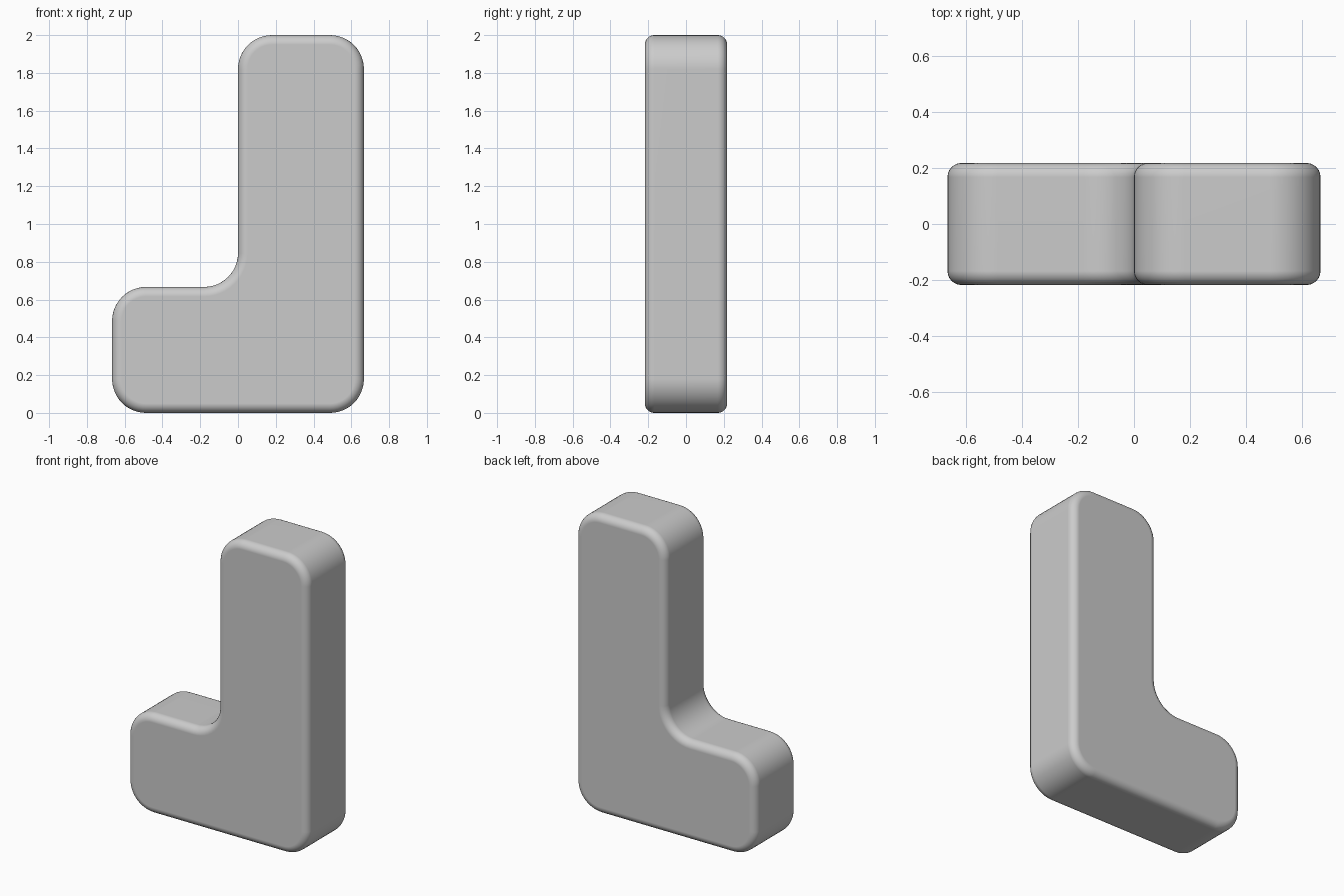
import bpy, bmesh, math
from mathutils import Vector

if "Cube" in bpy.data.objects:
    bpy.data.objects.remove(bpy.data.objects["Cube"])

HALF_DEPTH = 0.218
RADIUS = 0.18
EDGE = 0.05
STEPS = 12

# L-shaped outline in x, z (counter-clockwise seen from the front)
W = 2 / 3
corners = [Vector(p) for p in
           [(-W, 0), (W, 0), (W, 2), (0, 2), (0, W), (-W, W)]]


def rounded(points, r, steps):
    """Replace every right-angled corner with a circular arc."""
    out = []
    for i, p in enumerate(points):
        a = (points[i - 1] - p).normalized()
        b = (points[(i + 1) % len(points)] - p).normalized()
        centre = p + (a + b) * r
        for k in range(steps + 1):
            t = math.pi / 2 * k / steps
            out.append(centre - b * r * math.cos(t) - a * r * math.sin(t))
    return out


# Extrude the outline through its depth
bm = bmesh.new()
verts = [bm.verts.new((p.x, -HALF_DEPTH, p.y))
         for p in rounded(corners, RADIUS, STEPS)]
front = bm.faces.new(verts)
ext = bmesh.ops.extrude_face_region(bm, geom=[front], use_keep_orig=True)
moved = [v for v in ext["geom"] if isinstance(v, bmesh.types.BMVert)]
bmesh.ops.translate(bm, verts=moved, vec=(0, 2 * HALF_DEPTH, 0))
bmesh.ops.recalc_face_normals(bm, faces=bm.faces[:])

# Round the front and back rims
rims = [e for e in bm.edges
        if abs(e.verts[0].co.y - e.verts[1].co.y) < 1e-5]
bmesh.ops.bevel(bm, geom=rims, offset=EDGE, offset_type='OFFSET',
                segments=6, profile=0.5, affect='EDGES', clamp_overlap=True)
bmesh.ops.recalc_face_normals(bm, faces=bm.faces[:])

mesh = bpy.data.meshes.new("l_block")
bm.to_mesh(mesh)
bm.free()
block = bpy.data.objects.new("l_block", mesh)
bpy.context.collection.objects.link(block)
bpy.context.view_layer.objects.active = block
block.select_set(True)
bpy.ops.object.shade_smooth_by_angle(angle=math.radians(40))

# Keep the large flat faces shaded flat
mod = block.modifiers.new("weighted_normals", 'WEIGHTED_NORMAL')
mod.keep_sharp = True
